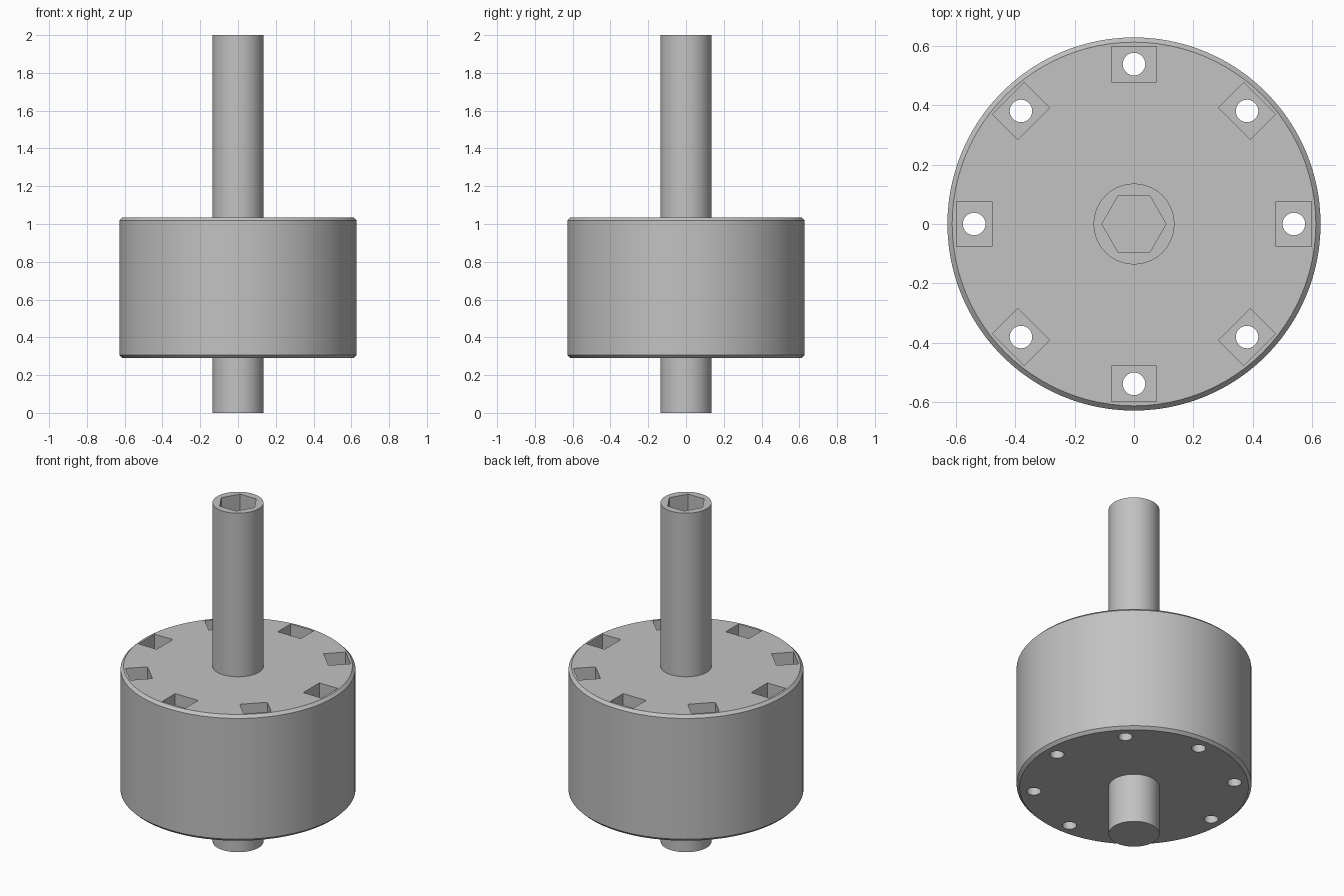
import bpy, bmesh
from math import cos, sin, pi, radians
from mathutils import Matrix, Vector

cube = bpy.data.objects.get("Cube")
if cube:
    bpy.data.objects.remove(cube, do_unlink=True)

# Material
GREY = (0.54, 0.54, 0.54, 1)
steel = bpy.data.materials.new("plain grey")
steel.use_nodes = True
steel.diffuse_color = GREY
steel.node_tree.nodes["Principled BSDF"].inputs["Base Color"].default_value = GREY

# Main sizes
BODY_R, BODY_LOW, BODY_TOP, CHAMFER = 0.628, 0.29, 1.035, 0.016
SHAFT_R, HEIGHT = 0.136, 2.0
SLOTS, SLOT_R = 8, 0.538
SLOT_RADIAL, SLOT_WIDE, SLOT_DEPTH = 0.12, 0.15, 0.12
HOLE_R, HEX_R, HEX_DEPTH = 0.038, 0.108, 0.2


def add_stack(bm, rings, sides, centre=(0, 0)):
    """Closed solid through (radius, height) rings, with a vertex on +x."""
    loops = []
    for r, z in rings:
        loops.append([bm.verts.new((centre[0] + r * cos(2 * pi * i / sides),
                                    centre[1] + r * sin(2 * pi * i / sides), z))
                      for i in range(sides)])
    for low, high in zip(loops, loops[1:]):
        for i in range(sides):
            j = (i + 1) % sides
            bm.faces.new((low[i], low[j], high[j], high[i]))
    bm.faces.new(loops[0][::-1])
    bm.faces.new(loops[-1])


def make_object(name, bm):
    bmesh.ops.recalc_face_normals(bm, faces=bm.faces)
    mesh = bpy.data.meshes.new(name)
    bm.to_mesh(mesh)
    bm.free()
    mesh.materials.append(steel)
    obj = bpy.data.objects.new(name, mesh)
    bpy.context.collection.objects.link(obj)
    return obj


def select_only(obj):
    bpy.ops.object.select_all(action="DESELECT")
    obj.select_set(True)
    bpy.context.view_layer.objects.active = obj


def cut(obj, cutter):
    """Subtract the cutter and discard it."""
    cutter.hide_render = True
    select_only(obj)
    mod = obj.modifiers.new("cut", "BOOLEAN")
    mod.operation = "DIFFERENCE"
    mod.solver = "EXACT"
    mod.object = cutter
    bpy.ops.object.modifier_apply(modifier=mod.name)
    bpy.data.objects.remove(cutter, do_unlink=True)


# Drum with chamfered rims
bm = bmesh.new()
add_stack(bm, [(BODY_R - CHAMFER, BODY_LOW), (BODY_R, BODY_LOW + CHAMFER),
               (BODY_R, BODY_TOP - CHAMFER), (BODY_R - CHAMFER, BODY_TOP)], 96)
drum = make_object("drum", bm)

# Ring of rectangular pockets and the round holes running through them
pockets, holes = bmesh.new(), bmesh.new()
for i in range(SLOTS):
    angle = 2 * pi * i / SLOTS
    place = (Matrix.Rotation(angle, 4, "Z")
             @ Matrix.Translation((SLOT_R, 0, BODY_TOP))
             @ Matrix.Diagonal((SLOT_RADIAL, SLOT_WIDE, SLOT_DEPTH * 2, 1)))
    bmesh.ops.create_cube(pockets, size=1, matrix=place)
    add_stack(holes, [(HOLE_R, BODY_LOW - 0.1), (HOLE_R, BODY_TOP + 0.1)], 32,
              (SLOT_R * cos(angle), SLOT_R * sin(angle)))
cut(drum, make_object("pocket_cutter", pockets))
cut(drum, make_object("hole_cutter", holes))

# Shaft with a hexagonal socket in its top end
bm = bmesh.new()
add_stack(bm, [(SHAFT_R, 0), (SHAFT_R, HEIGHT)], 64)
shaft = make_object("shaft", bm)
bm = bmesh.new()
add_stack(bm, [(HEX_R, HEIGHT - HEX_DEPTH), (HEX_R, HEIGHT + 0.1)], 6)
cut(shaft, make_object("socket_cutter", bm))

for part in (drum, shaft):
    select_only(part)
    bpy.ops.object.shade_smooth_by_angle(angle=radians(30))
